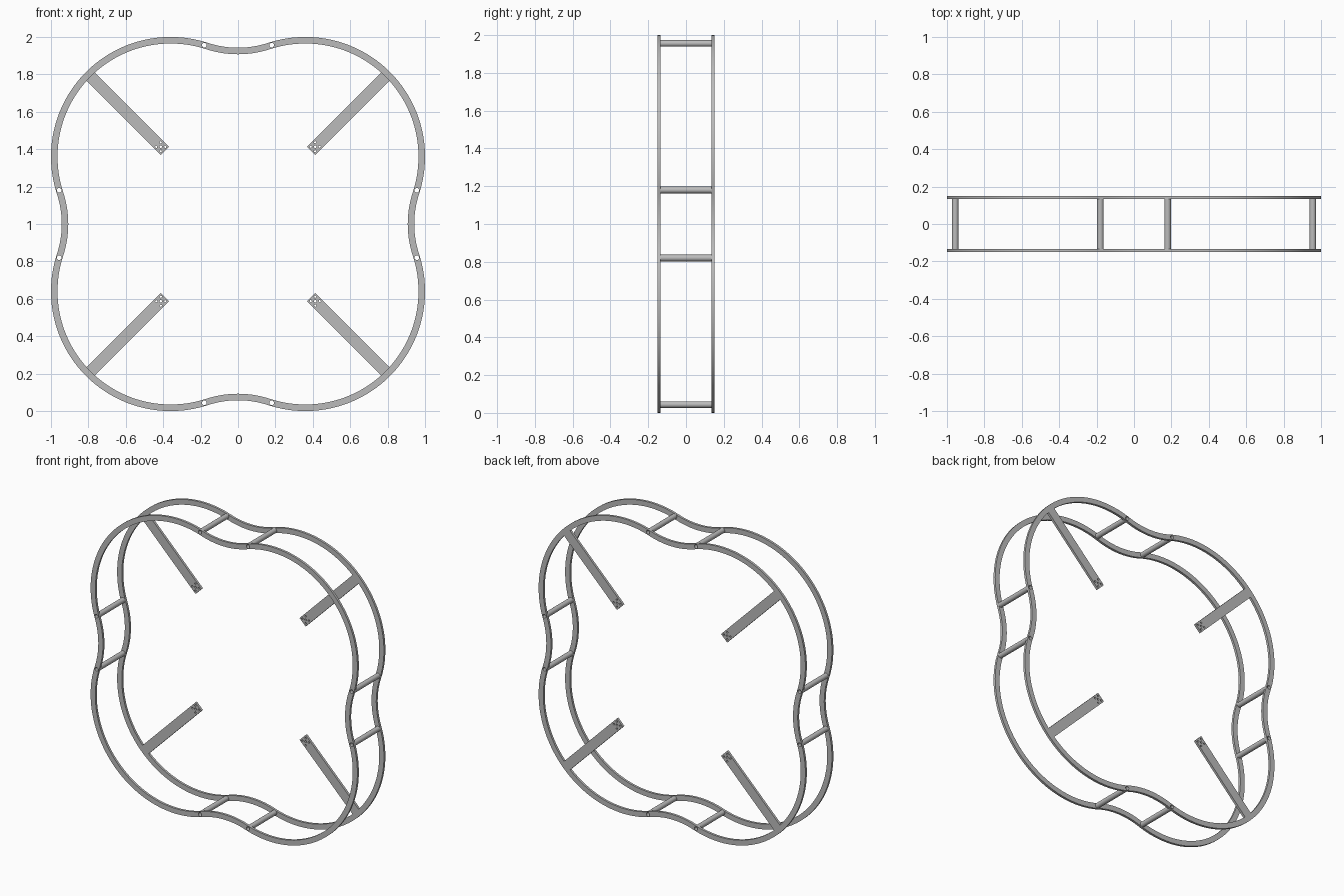
import bpy, math

if "Cube" in bpy.data.objects:
    bpy.data.objects.remove(bpy.data.objects["Cube"])

grey = bpy.data.materials.new("plain grey")
grey.diffuse_color = (0.5, 0.5, 0.5, 1)
grey.use_nodes = True
grey.node_tree.nodes["Principled BSDF"].inputs["Base Color"].default_value = grey.diffuse_color

C = 0.36            # lobe centre offset
R = 0.6225          # lobe radius (band centreline)
W = 0.0175          # half band width
MID = 0.925         # centreline height of the inward dip
# radius of the dip arc that is tangent to the lobes
D = (C * C + (MID - C) ** 2 - R * R) / (2 * (R - (MID - C)))
TAN = math.atan2(C, MID + D - C)
Y_OUT, Y_IN = 0.15, 0.134


def circle(cx, cz, r, n=24):
    return [(cx + r * math.cos(2 * math.pi * i / n),
             cz + r * math.sin(2 * math.pi * i / n)) for i in range(n)]


def turn(p, k):
    a = k * math.pi / 2
    return (p[0] * math.cos(a) - p[1] * math.sin(a),
            p[0] * math.sin(a) + p[1] * math.cos(a))


def band_loop(d):
    """Four-lobed outline, offset outwards by d."""
    quarter = []
    n = 56
    for i in range(n):                       # convex lobe
        a = -TAN + (math.pi / 2 + 2 * TAN) * i / n
        quarter.append((C + (R + d) * math.cos(a), C + (R + d) * math.sin(a)))
    n = 18
    for i in range(n):                       # concave dip
        a = -math.pi / 2 + TAN - 2 * TAN * i / n
        quarter.append(((D - d) * math.cos(a), MID + D + (D - d) * math.sin(a)))
    return [turn(p, k) for k in range(4) for p in quarter]


def plate(name, loops, y0, y1):
    """Filled outline with holes, extruded along y."""
    cu = bpy.data.curves.new(name, 'CURVE')
    cu.dimensions = '2D'
    cu.fill_mode = 'BOTH'
    cu.extrude = (y1 - y0) / 2
    for pts in loops:
        s = cu.splines.new('POLY')
        s.points.add(len(pts) - 1)
        for q, p in zip(s.points, pts):
            q.co = (p[0], p[1], 0, 1)
        s.use_cyclic_u = True
    ob = bpy.data.objects.new(name, cu)
    bpy.context.collection.objects.link(ob)
    ob.rotation_euler = (math.pi / 2, 0, 0)
    ob.location = (0, (y0 + y1) / 2, 1)
    bpy.ops.object.select_all(action='DESELECT')
    ob.select_set(True)
    bpy.context.view_layer.objects.active = ob
    bpy.ops.object.convert(target='MESH')
    ob = bpy.context.view_layer.objects.active
    ob.name = name
    bpy.ops.object.mode_set(mode='EDIT')
    bpy.ops.mesh.select_all(action='SELECT')
    bpy.ops.mesh.remove_doubles(threshold=0.00005)
    bpy.ops.mesh.normals_make_consistent(inside=False)
    bpy.ops.object.mode_set(mode='OBJECT')
    bpy.ops.object.shade_smooth_by_angle(angle=math.radians(30))
    ob.data.materials.clear()
    ob.data.materials.append(grey)
    return ob


# spacer positions, two beside each dip
spots = [turn((s * 0.18, 0.956), k) for k in range(4) for s in (1, -1)]

# front and back guard rings with spacer holes
ring = [band_loop(W), band_loop(-W)] + [circle(x, z, 0.0125) for x, z in spots]
plate("front_ring", ring, -Y_OUT, -Y_IN)
plate("back_ring", ring, Y_IN, Y_OUT)

# hollow spacer tubes
for i, (x, z) in enumerate(spots):
    plate(f"spacer_tube_{i + 1}",
          [circle(x, z, 0.0175), circle(x, z, 0.0125)], -Y_IN, Y_IN)

# diagonal mounting arms on the back ring, with screw holes at the inner end
def diag(u, v):
    h = math.sqrt(0.5)
    return ((u - v) * h, (u + v) * h)

A0, A1, HW = 0.552, C * math.sqrt(2) + R - W + 0.0005, 0.032
arm = [[diag(A0, -HW), diag(A1, -HW), diag(A1, HW), diag(A0, HW)]]
for u, v, r in [(0, 0, 0.007)] + [(a, b, 0.006) for a in (-.017, .017) for b in (-.017, .017)]:
    arm.append(circle(*diag(A0 + 0.032 + u, v), r, 14))
for k in range(4):
    plate(f"mounting_arm_{k + 1}",
          [[turn(p, k) for p in loop] for loop in arm], Y_IN, Y_OUT)
